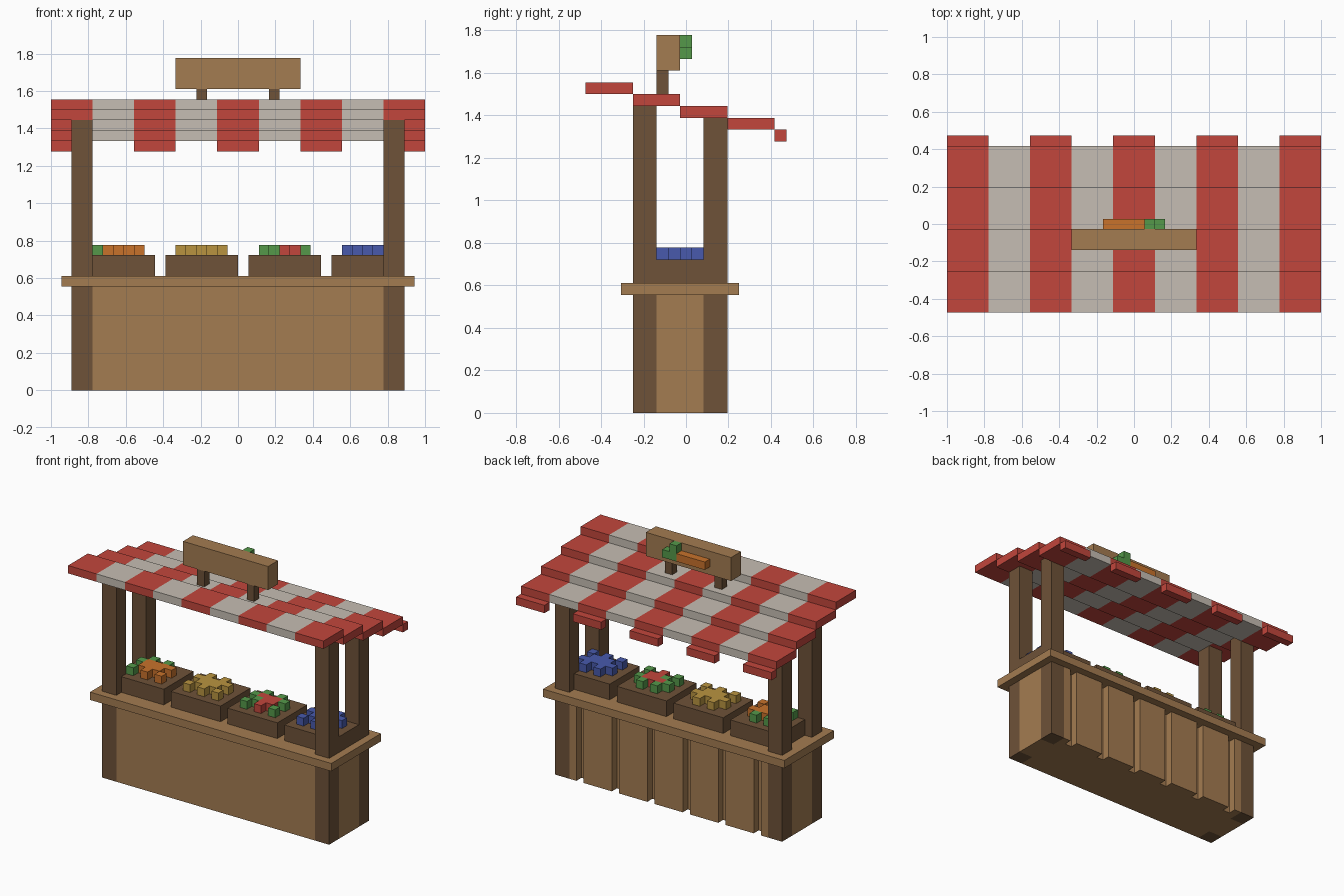
import bpy
import bmesh

cube = bpy.data.objects.get("Cube")
if cube:
    bpy.data.objects.remove(cube)

U = 1 / 18  # size of one block


def srgb(h):
    vals = [int(h[i:i + 2], 16) / 255 for i in (0, 2, 4)]
    return tuple(v / 12.92 if v <= 0.04045 else ((v + 0.055) / 1.055) ** 2.4 for v in vals) + (1,)


def material(name, h):
    m = bpy.data.materials.new(name)
    m.use_nodes = True
    m.diffuse_color = srgb(h)
    bsdf = m.node_tree.nodes["Principled BSDF"]
    bsdf.inputs["Base Color"].default_value = srgb(h)
    bsdf.inputs["Roughness"].default_value = 0.9
    return m


LIGHT = material("light wood", "A47C51")
DARK = material("dark wood", "6E5238")
RED = material("red cloth", "C2463C")
WHITE = material("off white cloth", "C6BEB3")
GREEN = material("leaf green", "55994A")
ORANGE = material("carrot orange", "C8722B")
YELLOW = material("potato yellow", "B99440")
BLUE = material("berry blue", "485AAC")


def blocks(name, mats, boxes):
    """One object from boxes (x0, x1, y0, y1, z0, z1, material slot), in block units."""
    bm = bmesh.new()
    for x0, x1, y0, y1, z0, z1, slot in boxes:
        made = bmesh.ops.create_cube(bm, size=1)["verts"]
        for v in made:
            v.co = ((x0 if v.co.x < 0 else x1) * U,
                    (y0 if v.co.y < 0 else y1) * U,
                    (z0 if v.co.z < 0 else z1) * U)
        for f in {f for v in made for f in v.link_faces}:
            f.material_index = slot
    mesh = bpy.data.meshes.new(name)
    bm.to_mesh(mesh)
    bm.free()
    for m in mats:
        mesh.materials.append(m)
    ob = bpy.data.objects.new(name, mesh)
    bpy.context.collection.objects.link(ob)
    return ob


# Corner posts, the front pair one block taller
for side, x in (("right", -16), ("left", 14)):
    blocks(f"front_post_{side}", [DARK], [(x, x + 2, -4.5, -2.5, 0, 26, 0)])
    blocks(f"back_post_{side}", [DARK], [(x, x + 2, 1.5, 3.5, 0, 25, 0)])
    blocks(f"side_panel_{side}", [LIGHT], [(x, x + 2, -2.5, 1.5, 0, 10, 0)])

# Counter body, with planks and gaps along the back
blocks("counter_body", [LIGHT], [(-14, 14, -4.5, 2.5, 0, 10, 0)])
edges = [-14] + [e for g in range(-13, 14, 5) for e in (g, g + 1)] + [14]
blocks("back_planks", [LIGHT],
       [(a, b, 2.5, 3.5, 0, 10, 0) for a, b in zip(edges[::2], edges[1::2])])
blocks("counter_top", [LIGHT], [(-17, 17, -5.5, 4.5, 10, 11, 0)])

# Stepped awning in alternating stripes, with red flaps on the low edge
for step in range(4):
    y, z = -8.5 + 4 * step, 27 - step
    blocks(f"awning_step_{step + 1}", [RED, WHITE],
           [(-18 + 4 * i, -14 + 4 * i, y, y + 4, z, z + 1, i % 2) for i in range(9)])
blocks("awning_flaps", [RED],
       [(x, x + 4, 7.5, 8.5, 23, 24, 0) for x in range(-18, 18, 8)])

# Sign board on two short posts, with a carrot on its back
blocks("sign_board", [LIGHT], [(-6, 6, -2.5, -0.5, 29, 32, 0)])
blocks("sign_posts", [DARK], [(x, x + 1, -2.5, -1.5, 27, 29, 0) for x in (-4, 3)])
blocks("sign_carrot", [ORANGE], [(-3, 1, -0.5, 0.5, 30, 31, 0)])
blocks("sign_carrot_leaves", [GREEN], [(1, 3, -0.5, 0.5, 30, 31, 0),
                                       (1, 2, -0.5, 0.5, 31, 32, 0)])

# Crates of produce; rows run front to back, m = main colour, g = leaf
goods = (
    ("carrot", ORANGE, ("g.m.m", ".mmm.", "gmmmm", ".g.g.")),
    ("potato", YELLOW, ("m.m.m", ".mmm.", "mmmmm", ".m.m.")),
    ("tomato", RED, ("g.m.g", ".gmm.", "gmmmg", ".g.g.")),
    ("berry", BLUE, ("m.m.m", ".mmm.", "mmmmm", ".m.m.")),
)
for n, (name, mat, rows) in enumerate(goods):
    x = -15 + 8 * n
    blocks(f"{name}_crate", [DARK], [(x, x + 7, -3.5, 2.5, 11, 13, 0)])
    blocks(f"{name}_pile", [mat, GREEN],
           [(x + 1 + c, x + 2 + c, r - 2.5, r - 1.5, 13, 14, "mg".index(k))
            for r, row in enumerate(rows) for c, k in enumerate(row) if k != "."])
